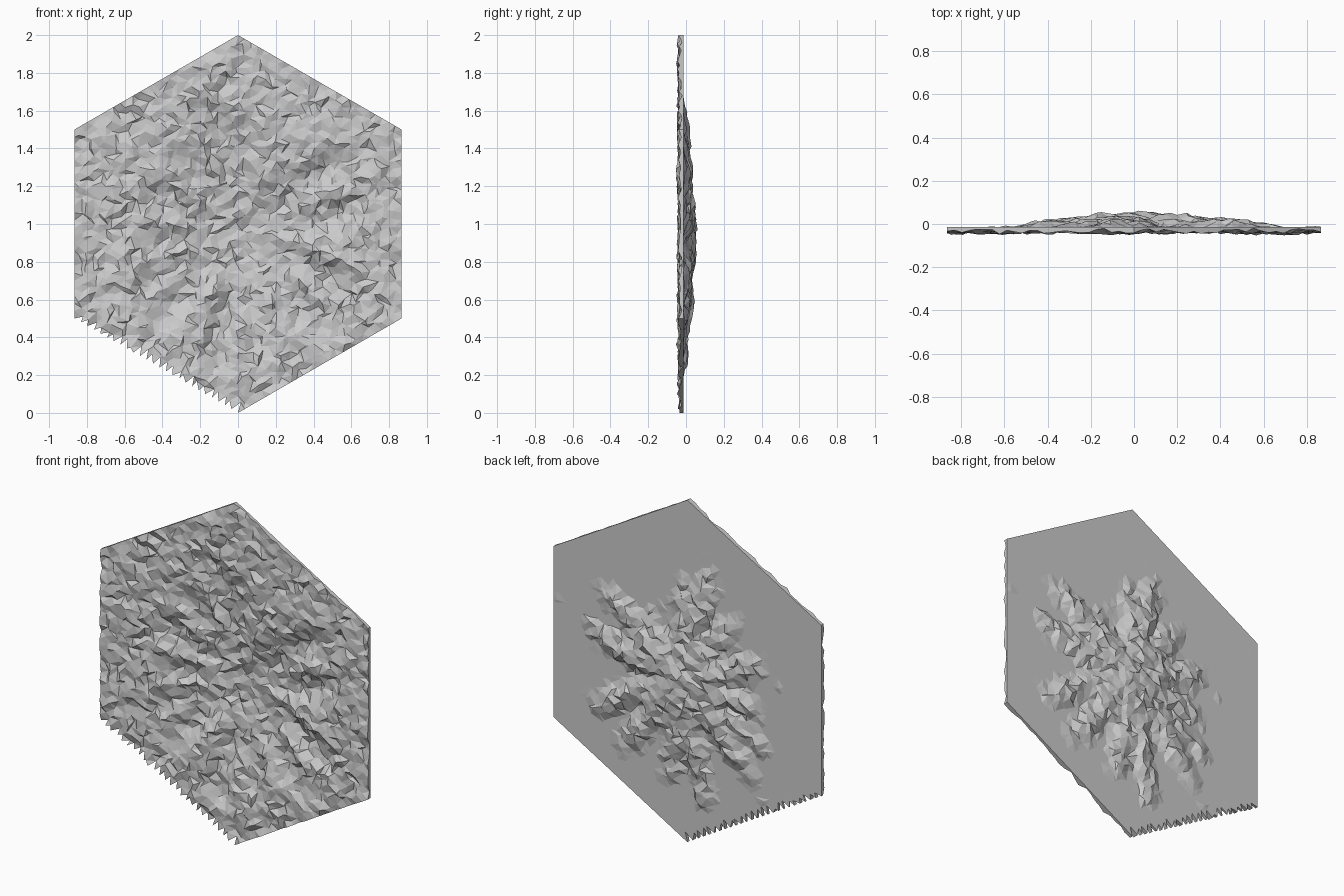
import bpy, bmesh, math, random
from mathutils import Vector, noise

if "Cube" in bpy.data.objects:
    bpy.data.objects.remove(bpy.data.objects["Cube"])

random.seed(7)
N = 25                    # lattice rings from centre to rim
PLATE = -0.013            # flat back of the panel
A = Vector((math.sqrt(3) / 2, 0.5)) / N
B = Vector((0, 1)) / N
CENTRE = Vector((0.03, -0.05))
# tips of the ridges that break through the back (x, z from the centre)
TIPS = [(-.13, .57), (.02, .45), (.49, .31), (.58, .06), (.55, -.33),
        (.40, -.53), (.10, -.60), (-.11, -.70), (-.40, -.48), (-.45, -.30),
        (-.45, -.10), (-.43, .13), (-.28, .33), (.26, .24)]


def dent(p):
    """How far the rough sheet is pushed back: a core plus radial fingers."""
    best = 0.0
    for tip in TIPS:
        d = Vector(tip) - CENTRE
        t = max(0, min(1, (p - CENTRE).dot(d) / d.length_squared))
        dist = (p - CENTRE - d * t).length
        best = max(best, (0.080 - 0.045 * t ** 1.5) * max(0, 1 - (dist / 0.105) ** 2))
    r = (p - CENTRE).length
    return max(best, 0.055 * math.exp(-(r / 0.3) ** 2))


def rough(p):
    n = noise.noise(Vector((p.x * 9, 3.1, p.y * 9))) * 0.014
    n += noise.noise(Vector((p.x * 21, 8.7, p.y * 21))) * 0.010
    return n + random.uniform(-0.010, 0.010)


bm = bmesh.new()
front, back = {}, {}
for q in range(-N, N + 1):
    for r in range(-N, N + 1):
        ring = max(abs(q), abs(r), abs(q + r))
        if ring > N:
            continue
        p = q * A + r * B
        if ring < N:
            p += Vector((random.uniform(-1, 1), random.uniform(-1, 1))) * 0.40 / N
        y = max(-0.058, min(0.060, -0.034 + dent(p) + rough(p)))
        if ring == N:
            y = min(y, -0.018)
        front[q, r] = bm.verts.new((p.x, y, p.y + 1))
        # back follows the plate, except where the sheet bulges through it
        back[q, r] = bm.verts.new((p.x, max(PLATE, y + 0.003), p.y + 1))

# front and back skins
for q, r in front:
    for tri in ([(q, r), (q + 1, r), (q, r + 1)],
                [(q + 1, r), (q + 1, r + 1), (q, r + 1)]):
        if all(k in front for k in tri):
            bm.faces.new([front[k] for k in tri])
            bm.faces.new([back[k] for k in reversed(tri)])

# thin rim wall
partner = {front[k]: back[k] for k in front}
for e in [e for e in bm.edges if e.is_boundary and all(v in partner for v in e.verts)]:
    a, b = e.verts
    bm.faces.new((a, b, partner[b], partner[a]))
bmesh.ops.recalc_face_normals(bm, faces=bm.faces)

mesh = bpy.data.meshes.new("rocky_hex_panel")
bm.to_mesh(mesh)
bm.free()
bpy.context.collection.objects.link(bpy.data.objects.new("rocky_hex_panel", mesh))
